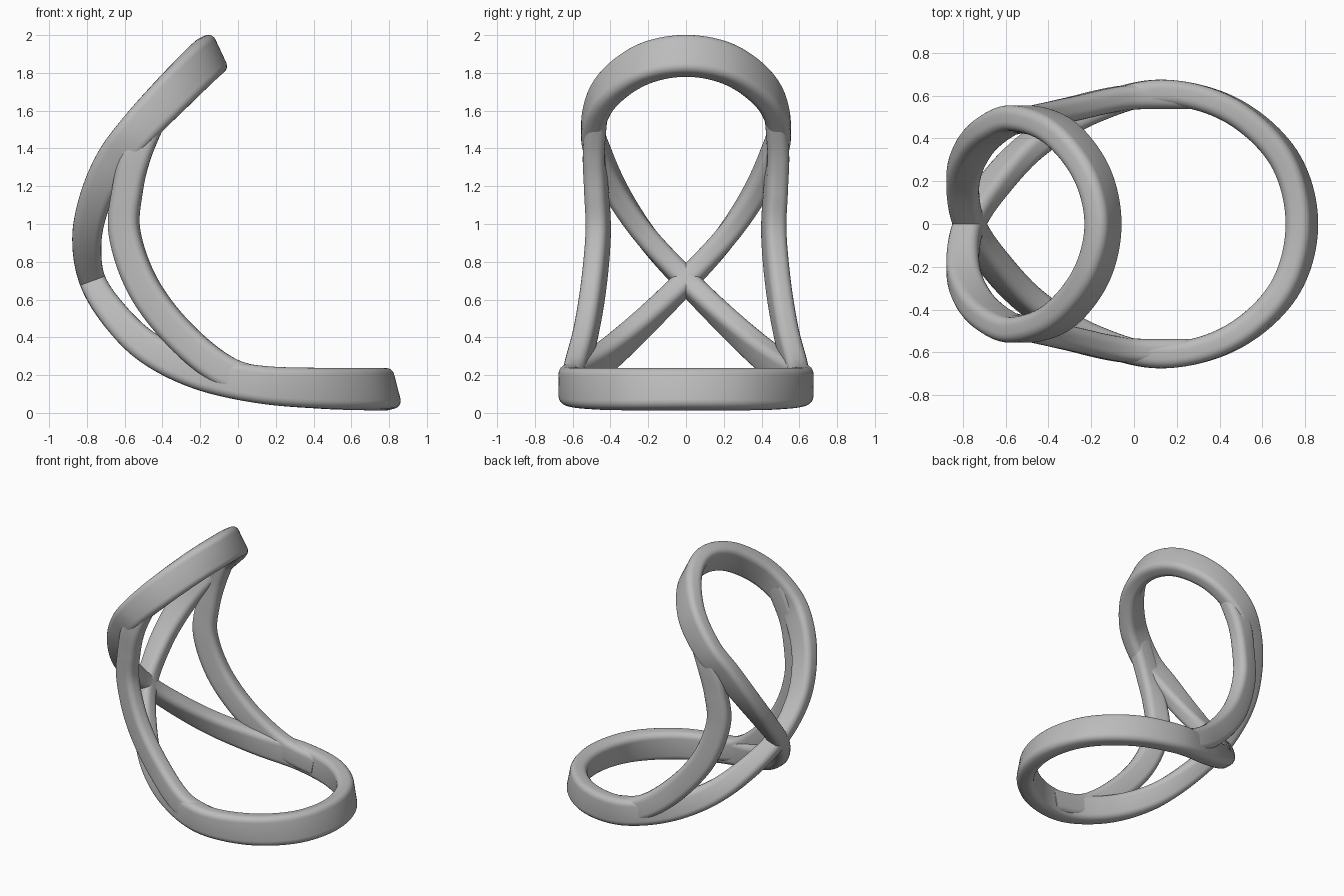
import bpy, math
from mathutils import Vector

cube = bpy.data.objects.get("Cube")
if cube:
    bpy.data.objects.remove(cube, do_unlink=True)

grey = bpy.data.materials.new("mid_grey")
grey.use_nodes = True
colour = (0.5, 0.5, 0.5, 1)
grey.diffuse_color = colour
grey.node_tree.nodes["Principled BSDF"].inputs["Base Color"].default_value = colour


def key(x, y, z, hx, hy, hz, width):
    """Path point, direction of the band's broad side, and its breadth."""
    return Vector((x, y, z)), Vector((hx, hy, hz)), width


def mirrored(k):
    flip = Vector((1, -1, 1))
    return k[0] * flip, k[1] * flip, k[2]


def spline(a, b, c, d, t):
    return 0.5 * (2 * b + (c - a) * t + (2 * a - 5 * b + 4 * c - d) * t * t
                  + (3 * b - a - 3 * c + d) * t ** 3)


def rounded_section(width, thick, radius, steps=5):
    """Rounded rectangle outline as (across, along) pairs."""
    pts = []
    for i, (sx, sy) in enumerate([(1, 1), (-1, 1), (-1, -1), (1, -1)]):
        for s in range(steps + 1):
            a = math.pi / 2 * (i + s / steps)
            pts.append((sx * (thick / 2 - radius) + radius * math.cos(a),
                        sy * (width / 2 - radius) + radius * math.sin(a)))
    return pts


def sweep(name, keys, thick, closed, res=12):
    """Sweep a rounded band along the smoothed keys."""
    n = len(keys)
    pick = (lambda i: keys[i % n]) if closed else (lambda i: keys[max(0, min(n - 1, i))])
    samples = []
    for i in range(n if closed else n - 1):
        quad = [pick(i + j) for j in (-1, 0, 1, 2)]
        for s in range(res):
            samples.append([spline(*[k[c] for k in quad], s / res) for c in range(3)])
    if not closed:
        samples.append(list(keys[-1]))
    m = len(samples)
    verts, faces = [], []
    for i, (p, h, w) in enumerate(samples):
        if closed:
            tangent = samples[(i + 1) % m][0] - samples[i - 1][0]
        else:
            tangent = samples[min(i + 1, m - 1)][0] - samples[max(i - 1, 0)][0]
        tangent.normalize()
        up = (h - tangent * h.dot(tangent)).normalized()
        side = tangent.cross(up)
        section = rounded_section(w, thick, 0.042)
        verts += [p + side * u + up * v for u, v in section]
    k = len(section)
    for i in range(m if closed else m - 1):
        a, b = i * k, (i + 1) % m * k
        faces += [(a + j, a + (j + 1) % k, b + (j + 1) % k, b + j) for j in range(k)]
    if not closed:
        faces += [tuple(reversed(range(k))), tuple(range((m - 1) * k, m * k))]
    mesh = bpy.data.meshes.new(name)
    mesh.from_pydata(verts, [], faces)
    mesh.materials.append(grey)
    obj = bpy.data.objects.new(name, mesh)
    bpy.context.collection.objects.link(obj)
    bpy.ops.object.select_all(action="DESELECT")
    obj.select_set(True)
    bpy.context.view_layer.objects.active = obj
    bpy.ops.object.mode_set(mode="EDIT")
    bpy.ops.mesh.select_all(action="SELECT")
    bpy.ops.mesh.normals_make_consistent(inside=False)
    bpy.ops.object.mode_set(mode="OBJECT")
    bpy.ops.object.shade_smooth_by_angle(angle=math.radians(40))
    return obj


# Figure-eight band: half of the lower ring, the crossing, half of the upper ring
lower_tip = key(0.785, 0, 0.125, -0.25, 0, 0.97, 0.22)
lower = [
    key(0.70, 0.31, 0.125, -0.2, 0, 0.98, 0.22),
    key(0.45, 0.535, 0.13, -0.1, 0, 1, 0.215),
    key(0.12, 0.615, 0.15, 0.05, 0, 1, 0.20),
    key(-0.20, 0.53, 0.215, 0.25, 0, 0.97, 0.185),
    key(-0.46, 0.38, 0.335, 0.55, 0, 0.83, 0.17),
    key(-0.64, 0.20, 0.50, 0.8, 0, 0.6, 0.155),
]
crossing = key(-0.77, 0, 0.70, 0.94, 0, 0.34, 0.14)
upper = [
    key(-0.80, 0.20, 0.92, 1, 0, 0, 0.155),
    key(-0.755, 0.345, 1.13, 0.93, 0, -0.35, 0.17),
    key(-0.66, 0.445, 1.33, 0.82, 0, -0.57, 0.19),
    key(-0.53, 0.495, 1.50, 0.72, 0, -0.7, 0.20),
    key(-0.35, 0.43, 1.69, 0.62, 0, -0.78, 0.215),
    key(-0.20, 0.24, 1.84, 0.5, 0, -0.87, 0.22),
]
upper_tip = key(-0.145, 0, 1.89, 0.42, 0, -0.9, 0.22)

loop = [lower_tip] + lower + [crossing] + [mirrored(k) for k in upper] + [upper_tip]
loop += upper[::-1] + [crossing] + [mirrored(k) for k in lower[::-1]]
sweep("figure_eight_band", loop, 0.12, True)

# Side struts joining the lower ring to the upper ring
strut = [
    key(0.25, 0.595, 0.14, 0, 0, 1, 0.17),
    key(-0.04, 0.59, 0.205, 0.25, 0, 0.97, 0.17),
    key(-0.30, 0.535, 0.405, 0.55, 0.1, 0.83, 0.17),
    key(-0.50, 0.49, 0.665, 0.85, 0.22, 0.45, 0.17),
    key(-0.60, 0.465, 0.95, 0.95, 0.25, 0.1, 0.165),
    key(-0.585, 0.475, 1.18, 0.95, 0.2, -0.1, 0.16),
    key(-0.535, 0.487, 1.38, 0.85, 0.05, -0.4, 0.16),
    key(-0.44, 0.473, 1.60, 0.72, 0, -0.7, 0.16),
]
sweep("left_strut", strut, 0.115, False)
sweep("right_strut", [mirrored(k) for k in strut], 0.115, False)
